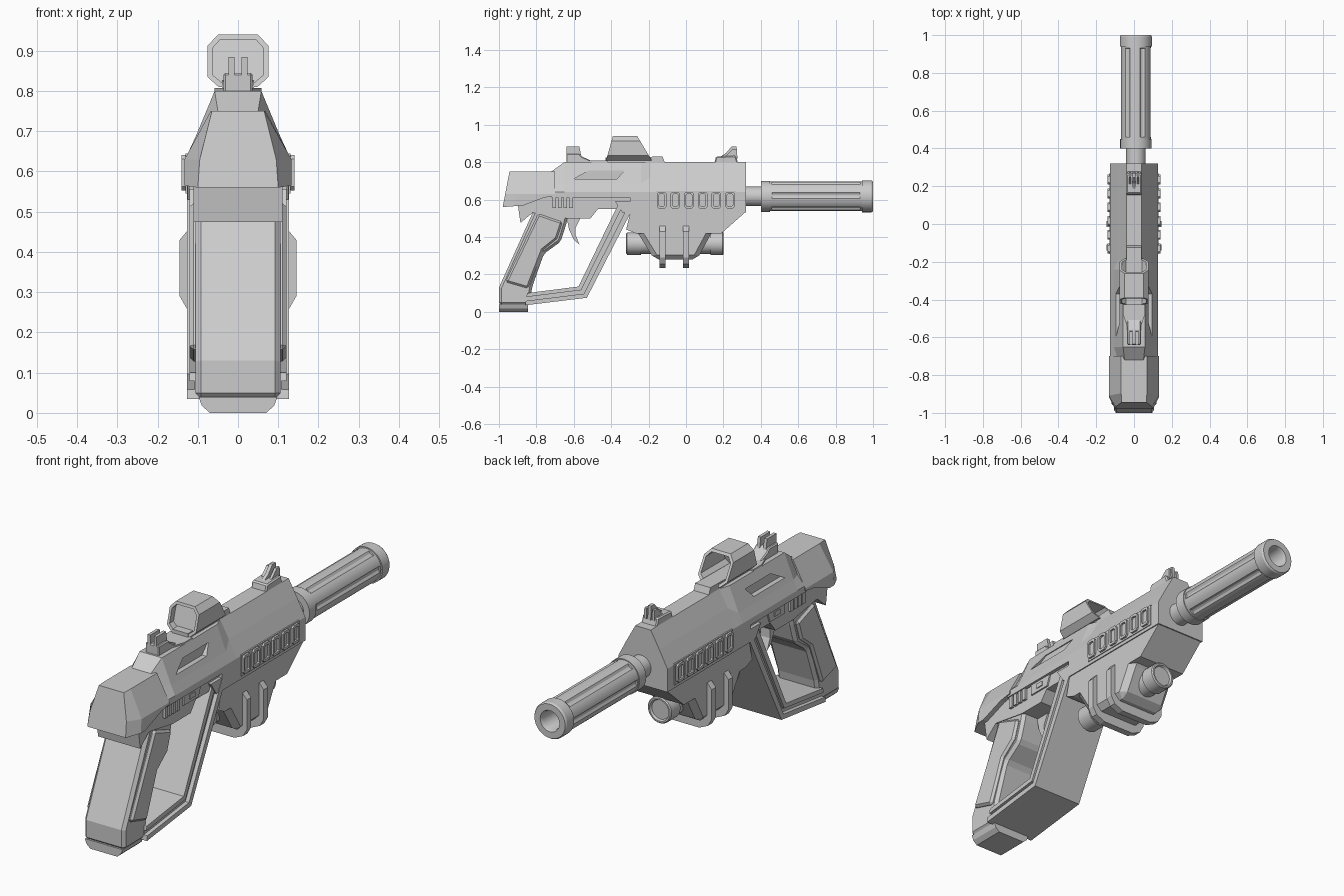
import bpy, bmesh
from math import cos, sin, pi

if "Cube" in bpy.data.objects:
    bpy.data.objects.remove(bpy.data.objects["Cube"])


def finish(name, bm, bevel=0, smooth=False):
    bmesh.ops.recalc_face_normals(bm, faces=bm.faces)
    me = bpy.data.meshes.new(name)
    bm.to_mesh(me)
    bm.free()
    ob = bpy.data.objects.new(name, me)
    bpy.context.collection.objects.link(ob)
    if bevel:
        m = ob.modifiers.new("chamfer", 'BEVEL')
        m.width, m.segments = bevel, 1
        m.limit_method, m.angle_limit = 'ANGLE', 0.6
    if smooth:
        bpy.ops.object.select_all(action='DESELECT')
        ob.select_set(True)
        bpy.context.view_layer.objects.active = ob
        bpy.ops.object.shade_smooth_by_angle(angle=0.5)
    return ob


def loft(name, rings, closed=False, bevel=0, smooth=False):
    """Skin equal-sized closed rings; cap the ends unless closed."""
    bm = bmesh.new()
    vs = [[bm.verts.new(p) for p in r] for r in rings]
    n = len(rings[0])
    for a, b in zip(vs, vs[1:] + ([vs[0]] if closed else [])):
        for i in range(n):
            j = (i + 1) % n
            bm.faces.new((a[i], a[j], b[j], b[i]))
    if not closed:
        bm.faces.new(vs[0])
        bm.faces.new(vs[-1])
    return finish(name, bm, bevel, smooth)


def slab(name, pts, hw, bevel=0, x0=None):
    """Side profile (y, z) extruded across x."""
    a = -hw if x0 is None else x0
    return loft(name, [[(x, y, z) for y, z in pts] for x in (a, hw)], bevel=bevel)


def rect(y0, y1, z0, z1):
    return [(y0, z0), (y1, z0), (y1, z1), (y0, z1)]


def section(half, y):
    """Mirror a half cross-section (x, z) at y (number or function of z)."""
    f = y if callable(y) else (lambda z: y)
    full = half + [(-x, z) for x, z in reversed(half)]
    return [(x, f(z), z) for x, z in full]


def lathe(name, prof, z, x=0, n=48, flute=()):
    """Turn (y, radius) profile about a y axis; fluted rings get slots."""
    rings = []
    for k, (y, r) in enumerate(prof):
        ring = []
        for i in range(n):
            rr = r - (0.008 if k in flute and i % 8 in (0, 1) else 0)
            a = 2 * pi * i / n
            ring.append((x + rr * cos(a), y, z + rr * sin(a)))
        rings.append(ring)
    return loft(name, rings, smooth=True)


# Barrel and suppressor
lathe("barrel", [(0.28, 0.052), (0.42, 0.052)], 0.617, 0.01, 32)
lathe("suppressor", [(0.40, 0.05), (0.40, 0.083), (0.45, 0.083), (0.45, 0.079),
      (0.46, 0.079), (0.461, 0.079), (0.93, 0.079), (0.931, 0.079), (0.94, 0.079),
      (0.94, 0.085), (0.992, 0.085), (1.0, 0.08), (1.0, 0.05), (0.985, 0.044),
      (0.86, 0.044)], 0.617, 0.01, flute=(5, 6))

# Upper receiver: front, raised middle, rear block
front = [(0.04, 0.80), (0.085, 0.72), (0.127, 0.64), (0.127, 0.53)]
loft("front_receiver", [section(front, -0.3), section(front, 0.32)])
mid = [(0.058, 0.80), (0.106, 0.685), (0.127, 0.64), (0.127, 0.61)]
mid_back = [(0.05, 0.75), (0.085, 0.685), (0.127, 0.64), (0.127, 0.61)]
housing = loft("middle_receiver", [section(mid_back, -0.72), section(mid, -0.65),
               section(mid, -0.24), section(front[:3] + [(0.127, 0.61)], -0.19)])
for s in (1, -1):
    pocket = [(-0.60, 0.71), (-0.37, 0.71), (-0.33, 0.755), (-0.52, 0.755)]
    cut = slab("pocket_cutter", pocket, s * 0.2, x0=s * 0.072)
    cut.hide_render = True
    cut.hide_viewport = True
    cut.display_type = 'WIRE'
    m = housing.modifiers.new("pocket", 'BOOLEAN')
    m.operation, m.object, m.solver = 'DIFFERENCE', cut, 'EXACT'

rear = [(0.068, 0.75), (0.133, 0.63), (0.133, 0.565)]
rear_in = [(0.065, 0.75), (0.095, 0.63), (0.10, 0.56)]
loft("rear_block", [section(rear_in, lambda z: -0.98 + 0.19 * (z - 0.56)),
     section(rear, lambda z: -0.915 + 0.1 * (z - 0.56)),
     section(rear, -0.88),
     section(rear[:2] + [(0.133, 0.61)], -0.76),
     section(rear[:2] + [(0.133, 0.62)], -0.70)])

# Lower receiver with tail spur
slab("lower_receiver", [(-0.90, 0.58), (-0.885, 0.475), (-0.82, 0.53), (-0.64, 0.50),
     (-0.51, 0.50), (-0.47, 0.55), (-0.27, 0.55), (-0.27, 0.65), (-0.88, 0.65)], 0.11)
slab("front_body", [(-0.27, 0.64), (-0.32, 0.44), (-0.27, 0.42), (0.19, 0.42),
     (0.32, 0.535), (0.32, 0.64)], 0.122)
slab("keel", [(-0.30, 0.46), (-0.25, 0.41), (-0.17, 0.28), (0.06, 0.28),
     (0.13, 0.41), (0.17, 0.46)], 0.122, bevel=0.025)

# Under-barrel light and its clamps
lathe("light_tube", [(-0.32, 0.052), (-0.315, 0.06), (-0.24, 0.06), (-0.24, 0.055),
      (0.13, 0.055), (0.13, 0.062), (0.195, 0.062), (0.20, 0.057), (0.20, 0.05),
      (0.19, 0.045)], 0.365, n=32)
clamp = [(0.12, 0.46), (0.145, 0.43), (0.145, 0.29), (0.125, 0.255), (0.08, 0.235)]
for y in (-0.125, 0.0):
    loft("light_clamp", [section(clamp, y - 0.016), section(clamp, y + 0.016)])

# Grip, side panels and base
slab("grip", [(-0.80, 0.56), (-0.82, 0.53), (-1.0, 0.13), (-1.0, 0.035), (-0.84, 0.035),
     (-0.82, 0.14), (-0.76, 0.31), (-0.67, 0.375), (-0.64, 0.47), (-0.62, 0.56)],
     0.106, bevel=0.014)
slab("grip_panel", [(-0.965, 0.16), (-0.845, 0.125), (-0.765, 0.33), (-0.69, 0.39),
     (-0.66, 0.48), (-0.79, 0.525)], 0.12, bevel=0.01)
base = [(0.098, 0.04), (0.09, 0.018), (0.07, 0.0)]
loft("grip_base", [section(base, -1.0), section(base, -0.845)])

# Hand guard loop: core with raised lips either side of a groove
outer = [(-0.86, 0.035), (-0.53, 0.075), (-0.26, 0.60)]
inner = [(-0.85, 0.10), (-0.575, 0.135), (-0.36, 0.58)]


def band(name, t0, t1, hw):
    mix = lambda t: [(a[0] + (b[0] - a[0]) * t, a[1] + (b[1] - a[1]) * t)
                     for a, b in zip(outer, inner)]
    bm = bmesh.new()
    lo, hi = mix(t0), mix(t1)
    rings = [[(-hw, *a), (hw, *a), (hw, *b), (-hw, *b)] for a, b in zip(lo, hi)]
    bm.free()
    return loft(name, rings)


band("guard_core", 0, 1, 0.108)
band("guard_outer_lip", 0, 0.36, 0.127)
band("guard_inner_lip", 0.68, 1, 0.12)

# Trigger
slab("trigger", [(-0.64, 0.51), (-0.625, 0.44), (-0.60, 0.385), (-0.57, 0.36),
     (-0.59, 0.41), (-0.59, 0.45), (-0.56, 0.51)], 0.025)

# Side details: vents, grooved selector, bolt plate, pins
for s in (1, -1):
    slab("vent_backing", rect(-0.16, 0.27, 0.545, 0.645), s * 0.131, x0=s * 0.11)
    for i in range(6):
        c = -0.13 + i * 0.073

        def loop(w, h, k, x):
            pts = [(w, h - k), (w - k, h), (k - w, h), (-w, h - k),
                   (-w, k - h), (k - w, -h), (w - k, -h), (w, k - h)]
            return [(s * x, c + a, 0.597 + b) for a, b in pts]
        loft("vent_frame", [loop(0.026, 0.044, 0.01, 0.12), loop(0.026, 0.044, 0.01, 0.14),
             loop(0.016, 0.032, 0.006, 0.14), loop(0.016, 0.032, 0.006, 0.12)], closed=True)
    for i in range(4):
        y = -0.715 + i * 0.03
        slab("selector_rib", rect(y, y + 0.02, 0.555, 0.612), s * 0.122, x0=s * 0.1)
    slab("bolt_plate", [(-0.57, 0.56), (-0.46, 0.56), (-0.44, 0.615), (-0.57, 0.615)],
         s * 0.117, x0=s * 0.1)
    slab("bolt_catch", rect(-0.53, -0.49, 0.575, 0.597), s * 0.121, x0=s * 0.1)
    slab("guard_latch", [(-0.38, 0.59), (-0.34, 0.53), (-0.31, 0.53), (-0.28, 0.59)],
         s * 0.125, x0=s * 0.1)

# Reflex sight: base, hood, lens
slab("sight_base", [(-0.43, 0.79), (-0.43, 0.825), (-0.125, 0.83), (-0.11, 0.79)], 0.04)


def octagon(d, yf):
    half = [(0.05 - d * 0.5, 0.94 - d), (0.076 - d, 0.912 - d * 0.5),
            (0.076 - d, 0.835 + d * 0.5), (0.048 - d * 0.5, 0.81 + d)]
    return section(half, yf)


back = lambda z: -0.43 + 0.28 * (z - 0.8)
fore = lambda z: -0.195 - 0.6 * (z - 0.83)
loft("sight_hood", [octagon(0, back), octagon(0, fore), octagon(0.012, fore),
     octagon(0.012, back)], closed=True)
loft("sight_lens", [octagon(0.011, lambda z: back(z) + 0.03),
     octagon(0.011, lambda z: back(z) + 0.036)])

# Top spine and iron sights
spine = [(0.03, 0.808), (0.03, 0.79)]
wide = [(0.058, 0.808), (0.058, 0.79)]
loft("rear_spine", [section(spine, -0.64), section(spine, -0.56), section(wide, -0.48),
     section(wide, -0.42)])
slab("rear_sight_base", [(-0.64, 0.79), (-0.64, 0.845), (-0.57, 0.845), (-0.555, 0.83),
     (-0.49, 0.80), (-0.49, 0.79)], 0.036, bevel=0.006)
slab("front_sight_base", [(0.15, 0.79), (0.16, 0.83), (0.265, 0.835), (0.28, 0.79)],
     0.04, bevel=0.006)
slab("front_sight_blade", [(0.17, 0.82), (0.215, 0.85), (0.245, 0.885), (0.27, 0.885),
     (0.275, 0.82)], 0.008)
for s in (1, -1):
    slab("rear_sight_prong", [(-0.64, 0.83), (-0.64, 0.885), (-0.57, 0.885), (-0.56, 0.83)],
         s * 0.024, x0=s * 0.009)
    slab("front_sight_wing", [(0.20, 0.82), (0.25, 0.87), (0.272, 0.87), (0.275, 0.82)],
         s * 0.027, x0=s * 0.015)
